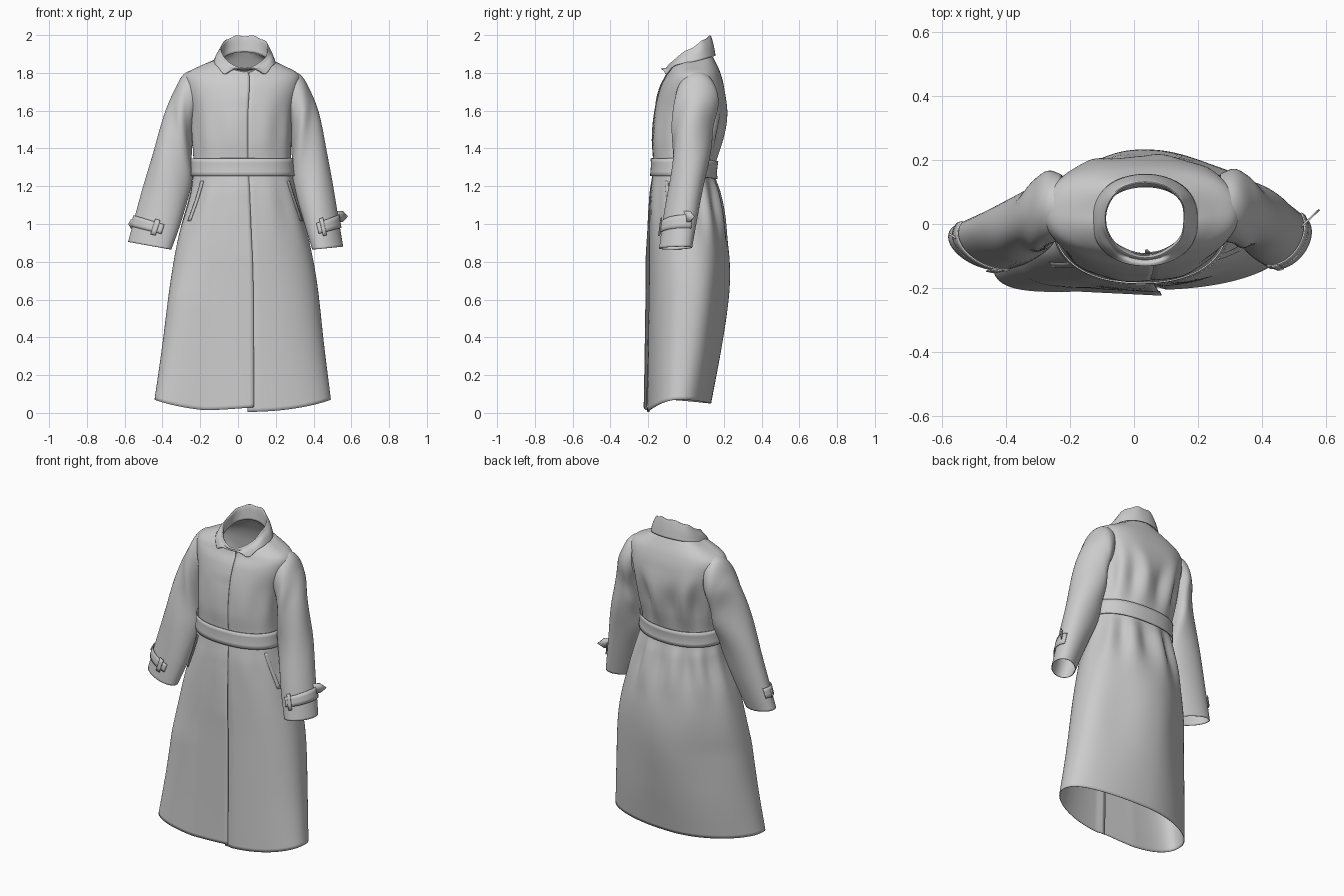
import bpy, bmesh, math
from math import sin, cos, pi, exp

cube = bpy.data.objects.get("Cube")
if cube:
    bpy.data.objects.remove(cube)

cloth = bpy.data.materials.new("grey cloth")
cloth.use_nodes = True
GREY = (0.6, 0.6, 0.6, 1)
cloth.diffuse_color = GREY
cloth.node_tree.nodes["Principled BSDF"].inputs["Base Color"].default_value = GREY


def spline(rows, v):
    """Smooth row of numbers at v in 0..1 through the given rows."""
    t = min(max(v, 0), 1) * (len(rows) - 1)
    i = min(int(t), len(rows) - 2)
    t -= i
    a, b, c, d = (rows[min(max(i + k, 0), len(rows) - 1)] for k in (-1, 0, 1, 2))
    return [q + t / 2 * (r - p + t * (2 * p - 5 * q + 4 * r - s + t * (3 * (q - r) + s - p)))
            for p, q, r, s in zip(a, b, c, d)]


def build(name, verts, faces, thick):
    """Smooth cloth object with welded seams and a little thickness."""
    mesh = bpy.data.meshes.new(name)
    mesh.from_pydata(verts, [], faces)
    bm = bmesh.new()
    bm.from_mesh(mesh)
    bmesh.ops.remove_doubles(bm, verts=bm.verts, dist=1e-5)
    bm.to_mesh(mesh)
    bm.free()
    mesh.materials.append(cloth)
    ob = bpy.data.objects.new(name, mesh)
    bpy.context.collection.objects.link(ob)
    mod = ob.modifiers.new("thickness", "SOLIDIFY")
    mod.thickness = thick
    mod.offset = 0
    bpy.ops.object.select_all(action="DESELECT")
    ob.select_set(True)
    bpy.context.view_layer.objects.active = ob
    bpy.ops.object.shade_smooth_by_angle(angle=math.radians(45))


def sheet(name, point, u0, u1, v0, v1, nu, nv, thick=0.004):
    """Cloth sheet sampled from a surface function point(u, v)."""
    verts = [point(u0 + (u1 - u0) * i / nu, v0 + (v1 - v0) * j / nv)
             for j in range(nv + 1) for i in range(nu + 1)]
    w = nu + 1
    faces = [(j * w + i, j * w + i + 1, (j + 1) * w + i + 1, (j + 1) * w + i)
             for j in range(nv) for i in range(nu)]
    build(name, verts, faces, thick)


def clamp(t):
    return min(max(t, 0), 1)


def power(c, n):
    return math.copysign(abs(c) ** n, c)


# Body rings: right x, left x, front y, back y, side z, front lift, back lift
BODY = [
    (-.44, .49, -.205, .13, .07, -.065, -.02),
    (-.40, .455, -.2, .18, .35, -.03, 0),
    (-.355, .415, -.195, .22, .7, 0, 0),
    (-.31, .365, -.195, .21, .95, 0, 0),
    (-.255, .31, -.19, .175, 1.15, 0, 0),
    (-.235, .28, -.172, .15, 1.3, 0, -.02),
    (-.24, .28, -.178, .185, 1.45, 0, 0),
    (-.25, .29, -.165, .21, 1.6, 0, 0),
    (-.275, .32, -.135, .2, 1.72, 0, 0),
    (-.275, .32, -.105, .18, 1.79, -.01, .01),
    (-.2, .245, -.095, .15, 1.835, -.03, .03),
    (-.11, .165, -.09, .125, 1.87, -.06, .04),
]
SEAM = -pi / 2 + .1


def body_plain(a, v, out=0):
    x0, x1, y0, y1, z, lift_f, lift_b = spline(BODY, v)
    # squarer back across the shoulders
    n = .9 - .2 * exp(-((z - 1.68) / .12) ** 2) * max(sin(a), 0)
    c, s = power(cos(a), n), power(sin(a), n)
    lift = lift_f if s < 0 else lift_b
    # the right side of the skirt swings to the front
    swing = -.09 * max(0, -c) ** 2 * clamp((1.2 - z) / .6)
    return ((x0 + x1) / 2 + ((x1 - x0) / 2 + out) * c,
            (y0 + y1) / 2 + ((y1 - y0) / 2 + out) * s + swing,
            z + lift * s * s)


def body_cloth(a, v):
    z = spline(BODY, v)[4]
    back = max(sin(a), 0)
    # gathers above and below the belt, deepest at the back
    below = exp(-((z - 1.1) / .16) ** 2)
    above = exp(-((z - 1.5) / .13) ** 2)
    fold = (.003 + .012 * back) * (below * sin(11 * a + 1) + above * sin(10 * a))
    fold += .012 * sin(5 * a) * back * exp(-((z - .6) / .35) ** 2)
    # right front panel laps over the left one at the skirt and the chest
    lap = max(0, 1 - (SEAM + 2 * pi - a) / .5)
    skirt, chest = clamp((1.12 - z) / .3), clamp((z - 1.62) / .05)
    out = fold * clamp((1.85 - z) * 6) + lap * (.018 * skirt + .006 * chest)
    if a < SEAM - .001:
        out -= .008
    x, y, z = body_plain(a, v, out)
    return x, y, z + .025 * lap * max(0, 1 - v * 11)


sheet("coat_body", body_cloth, SEAM - .06, SEAM + 2 * pi, 0, 1, 130, 100)

# Belt
sheet("belt", lambda a, v: body_plain(a, v, .012), 0, 2 * pi, 4.68 / 11, 5.32 / 11, 80, 4, .005)

# Slanted pocket welts
for side, a0, lean in (("right", pi + .68, 1.5), ("left", -.5, -1.5)):
    sheet(side + "_pocket_welt",
          lambda u, v: body_plain(a0 + u + lean * (v - .4), v, .006),
          -.05, .05, 3.3 / 11, 4.5 / 11, 3, 12)

# Sleeve rings: outer x, y, z, inner x, y, z, half depth
RIGHT = [
    (-.17, .05, 1.82, -.2, .05, 1.6, .08),
    (-.275, .055, 1.8, -.235, .05, 1.52, .11),
    (-.335, .035, 1.71, -.245, .04, 1.43, .11),
    (-.385, .01, 1.58, -.245, .02, 1.33, .1),
    (-.455, -.01, 1.36, -.25, -.025, 1.21, .092),
    (-.525, -.025, 1.11, -.3, -.07, 1.02, .08),
    (-.58, -.04, .905, -.355, -.1, .865, .068),
]
LEFT = [
    (.21, .05, 1.82, .24, .05, 1.6, .08),
    (.32, .06, 1.795, .28, .05, 1.52, .112),
    (.38, .05, 1.71, .285, .04, 1.43, .112),
    (.425, .035, 1.58, .285, .03, 1.33, .102),
    (.475, .025, 1.36, .295, .01, 1.21, .092),
    (.515, 0, 1.12, .345, -.045, 1.03, .088),
    (.555, -.025, .88, .395, -.085, .865, .08),
]


def sleeve_plain(rows, a, v, out):
    xo, yo, zo, xi, yi, zi, half = spline(rows, v)
    c, s = cos(a), sin(a)
    return ((xo + xi) / 2 + (xo - xi) / 2 * c * (1 + out / .11),
            (yo + yi) / 2 + (yo - yi) / 2 * c + (half + out) * s,
            (zo + zi) / 2 + (zo - zi) / 2 * c)


def sleeve_cloth(rows, a, v):
    crease = .006 * sin(3 * a + 16 * v) * sin(pi * min(1, v * 1.1)) ** 2
    return sleeve_plain(rows, a, v, crease)


def tab(name, x, y, z, dx, dy, size):
    """Pointed strap end standing off the cuff."""
    shape = ((0, -1), (.7, -1), (1, 0), (.7, 1), (0, 1))
    verts = [(x + dx * t, y + dy * t, z + h * size) for t, h in shape]
    build(name, verts, [tuple(range(5))], .006)


for side, rows in (("right", RIGHT), ("left", LEFT)):
    sheet(side + "_sleeve", lambda a, v: sleeve_cloth(rows, a, v), 0, 2 * pi, .1, 1, 48, 60)
    # cuff strap over the outer front, held by a loop
    sheet(side + "_cuff_strap", lambda a, v: sleeve_plain(rows, a, v, .009),
          -1.9, .5, 5.27 / 6, 5.52 / 6, 24, 3, .005)
    sheet(side + "_strap_loop", lambda a, v: sleeve_plain(rows, a, v, .015),
          -pi / 2 - .1, -pi / 2 + .1, 5.2 / 6, 5.6 / 6, 3, 3, .005)
tab("left_strap_end", .49, -.04, 1.04, .09, .085, .03)
tab("right_strap_end", -.53, -.06, 1.0, -.05, .03, .025)


# Turned-down collar: inner stand, folded rim, then the fall with two points
def collar_point(a, v):
    front = (1 + cos(a)) / 2
    rim = 1.995 - .17 * front ** 1.2 + .004 * cos(9 * a) * (1 - front)
    edge = 1.89 - .07 * front - .035 * exp(-((abs(a) - .72) / .25) ** 2)
    rows = [(.135, .105, 1.91 - .13 * front),
            (.125, .112, rim - .02),
            (.126, .118, rim),
            (.134, .124, rim - .012),
            (.15, .134, (rim + edge) / 2),
            (.163, .143, edge)]
    rx, ry, z = spline(rows, v)
    # the opening narrows to a V at the throat
    rx *= 1 - .25 * front ** 4 * (1 - v) + .015 * sin(7 * a) * sin(pi * v)
    return .035 + rx * sin(a), .012 - ry * power(cos(a), .82), z


sheet("collar", collar_point, -pi, pi, 0, 1, 80, 20)
